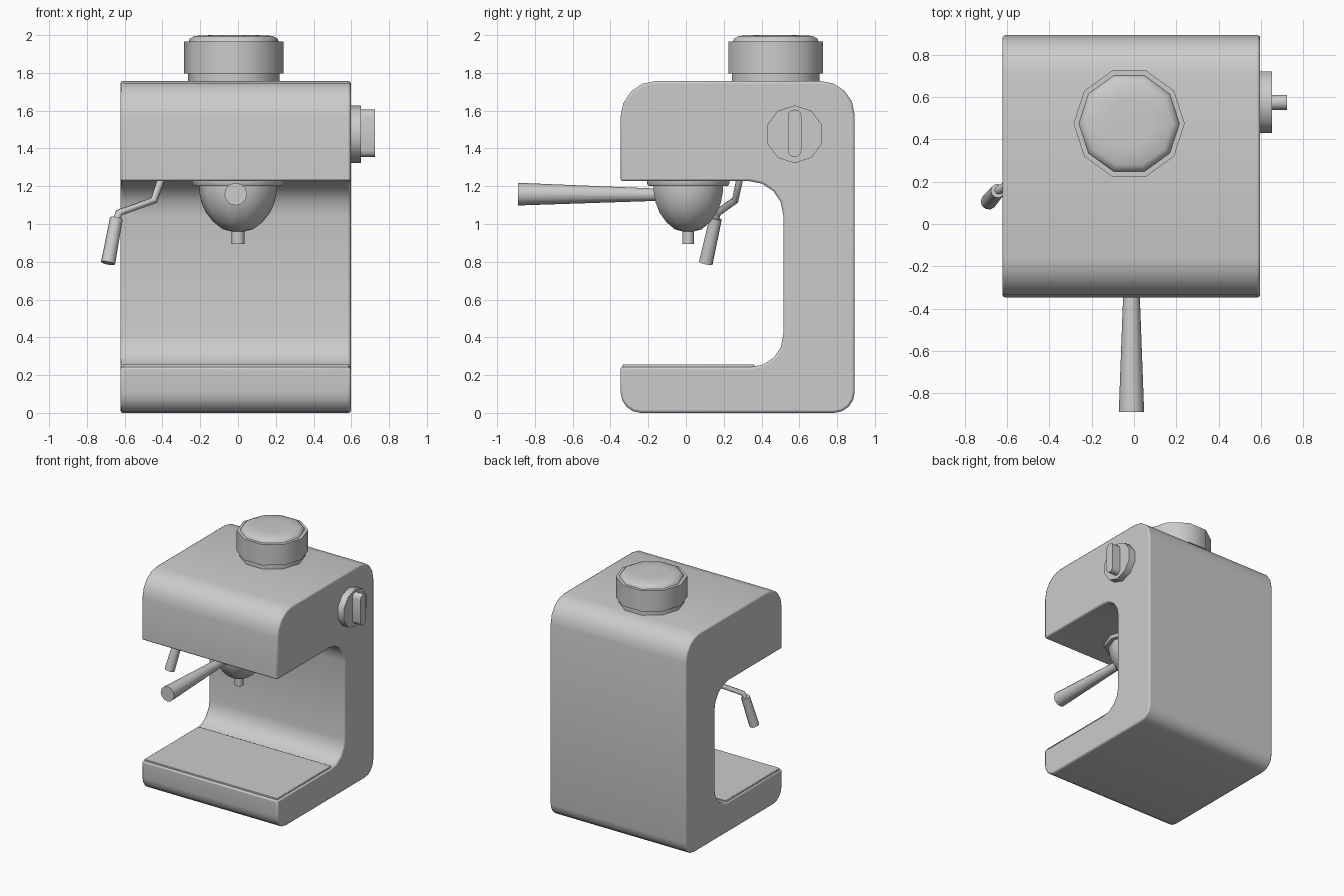
import bpy, bmesh, math
from mathutils import Vector, Matrix

if "Cube" in bpy.data.objects:
    bpy.data.objects.remove(bpy.data.objects["Cube"])


def finish(bm, name, matrix=Matrix(), angle=40, bevel=0):
    bmesh.ops.recalc_face_normals(bm, faces=bm.faces)
    me = bpy.data.meshes.new(name)
    bm.to_mesh(me)
    bm.free()
    me.transform(matrix)
    ob = bpy.data.objects.new(name, me)
    bpy.context.collection.objects.link(ob)
    bpy.ops.object.select_all(action='DESELECT')
    ob.select_set(True)
    bpy.context.view_layer.objects.active = ob
    bpy.ops.object.shade_smooth_by_angle(angle=math.radians(angle))
    if bevel:
        mod = ob.modifiers.new("edge_bevel", 'BEVEL')
        mod.width, mod.segments = bevel, 2
        mod.limit_method, mod.angle_limit = 'ANGLE', math.radians(50)
    return ob


def fillet(corners, steps=4):
    """Round each (u, v, radius) corner of a closed right-angled outline."""
    out = []
    for i, (u, v, r) in enumerate(corners):
        p = Vector((u, v))
        if r == 0:
            out.append(p)
            continue
        a = (Vector(corners[i - 1][:2]) - p).normalized()
        b = (Vector(corners[(i + 1) % len(corners)][:2]) - p).normalized()
        for k in range(steps + 1):
            t = k / steps * math.pi / 2
            out.append(p + a * r * (1 - math.sin(t)) + b * r * (1 - math.cos(t)))
    return out


def extrude_x(name, outline, x0, x1, bevel=0):
    bm = bmesh.new()
    face = bm.faces.new([bm.verts.new((x0, u, v)) for u, v in outline])
    ext = bmesh.ops.extrude_face_region(bm, geom=[face])
    verts = [g for g in ext['geom'] if isinstance(g, bmesh.types.BMVert)]
    bmesh.ops.translate(bm, verts=verts, vec=(x1 - x0, 0, 0))
    return finish(bm, name, bevel=bevel)


def lathe(name, profile, matrix, sides=10, angle=40):
    """Revolve (radius, height) points about local z, capped at both ends."""
    bm = bmesh.new()
    rings = []
    for r, z in profile:
        rings.append([bm.verts.new((r * math.cos(2 * math.pi * k / sides),
                                    r * math.sin(2 * math.pi * k / sides), z))
                      for k in range(sides)])
    for a, b in zip(rings, rings[1:]):
        for k in range(sides):
            n = (k + 1) % sides
            bm.faces.new((a[k], a[n], b[n], b[k]))
    bm.faces.new(rings[0])
    bm.faces.new(rings[-1])
    return finish(bm, name, matrix, angle)


def rod(name, p, q, r0, r1, sides=10):
    p, d = Vector(p), Vector(q) - Vector(p)
    m = Matrix.Translation(p) @ d.to_track_quat('Z', 'Y').to_matrix().to_4x4()
    return lathe(name, [(r0, 0), (r1, d.length)], m, sides)


X0, X1 = -0.622, 0.597

# C-shaped housing
extrude_x("housing", fillet([
    (-0.347, 0, 0.11), (0.893, 0, 0.11), (0.893, 1.757, 0.18), (-0.347, 1.757, 0.19),
    (-0.347, 1.227, 0), (0.515, 1.227, 0.18), (0.515, 0.243, 0.17), (-0.347, 0.243, 0)]),
    X0, X1, bevel=0.012)

# drip tray plate
extrude_x("drip_tray", [(-0.335, 0.235), (0.362, 0.235), (0.362, 0.256), (-0.335, 0.256)],
          X0 + 0.012, X1 - 0.012, bevel=0.004)

# bean hopper with domed lid
lathe("bean_hopper", [(0.243, 1.74), (0.243, 1.797), (0.263, 1.797), (0.263, 1.966),
                      (0.238, 1.966), (0.232, 1.982), (0.205, 1.996), (0.12, 2.0)],
      Matrix.Translation((-0.023, 0.475, 0)), angle=42)

# brew head ring, filter bowl and spout
head = Matrix.Translation((0, 0.012, 0)) @ Matrix.Diagonal((1, 0.94, 1, 1))
lathe("brew_head_ring", [(0.243, 1.235), (0.243, 1.212), (0.235, 1.2)], head)
lathe("filter_bowl", [(0.205, 1.21), (0.205, 1.17), (0.194, 1.115), (0.17, 1.06),
                      (0.13, 1.01), (0.08, 0.972), (0.03, 0.96)], head)
lathe("spout", [(0.034, 0.97), (0.034, 0.893)], head)

# filter handle
rod("filter_handle", (-0.012, -0.14, 1.155), (-0.012, -0.89, 1.158), 0.032, 0.06, 12)

# side dial with grip
turn = Matrix.Translation((0, 0.575, 1.475)) @ Matrix.Rotation(math.pi / 2, 4, 'Y')
lathe("dial", [(0.153, 0.585), (0.153, 0.652)], turn)
grip = []
for sign in (1, -1):
    for k in range(7):
        t = math.pi * k / 6
        grip.append((0.575 + sign * 0.036 * math.cos(t),
                     1.48 + sign * (0.09 + 0.036 * math.sin(t))))
extrude_x("dial_grip", grip, 0.64, 0.724)

# bent steam wand and its sleeve
curve = bpy.data.curves.new("steam_wand", 'CURVE')
curve.dimensions = '3D'
curve.bevel_depth, curve.bevel_resolution, curve.use_fill_caps = 0.02, 1, True
path = [(-0.405, 0.285, 1.24), (-0.445, 0.26, 1.125), (-0.63, 0.168, 1.06), (-0.652, 0.15, 1.0)]
spline = curve.splines.new('POLY')
spline.points.add(len(path) - 1)
for point, co in zip(spline.points, path):
    point.co = (*co, 1)
bpy.context.collection.objects.link(bpy.data.objects.new("steam_wand", curve))
rod("wand_sleeve", (-0.644, 0.157, 1.03), (-0.688, 0.105, 0.793), 0.034, 0.038)
